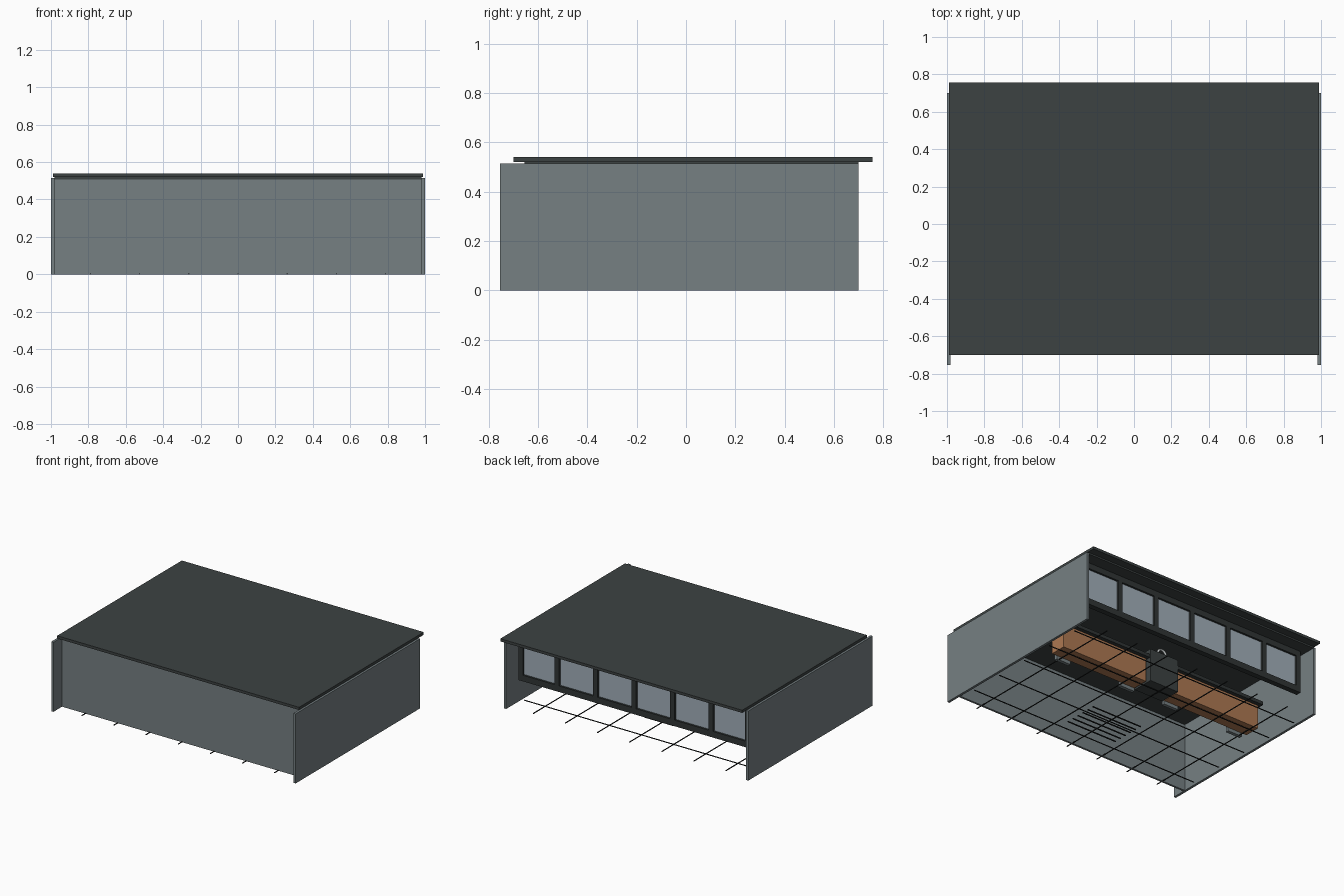
import bpy
import math

if "Cube" in bpy.data.objects:
    bpy.data.objects.remove(bpy.data.objects["Cube"])


def mat(name, rgb):
    m = bpy.data.materials.new(name)
    m.diffuse_color = (*rgb, 1.0)
    m.use_nodes = True
    m.node_tree.nodes["Principled BSDF"].inputs["Base Color"].default_value = m.diffuse_color
    return m


WALL = mat("grey_wall", (0.18, 0.215, 0.225))
ROOF = mat("charcoal_roof", (0.046, 0.055, 0.055))
FRAME = mat("dark_metal", (0.03, 0.036, 0.036))
GLASS = mat("pale_glass", (0.36, 0.43, 0.49))
WOOD = mat("orange_wood", (0.42, 0.19, 0.085))
LINE = mat("black_line", (0.012, 0.014, 0.014))
PALE = mat("pale_metal", (0.55, 0.58, 0.58))


def box(name, x, y, z, m):
    """Box from (min, max) pairs along each axis."""
    bpy.ops.mesh.primitive_cube_add(
        size=1, location=[(a + b) / 2 for a, b in (x, y, z)])
    o = bpy.context.object
    o.name = name
    o.scale = [b - a for a, b in (x, y, z)]
    bpy.ops.object.transform_apply(location=False, rotation=False, scale=True)
    o.data.materials.append(m)
    return o


# Shell: side walls, front wall and flat roof shifted to the back
for s in (-1, 1):
    box("side_wall", sorted((s * 0.982, s * 1.0)), (-0.755, 0.70), (0, 0.515), WALL)
box("front_wall", (-0.982, 0.982), (-0.655, -0.64), (0, 0.515), WALL)
box("roof", (-0.99, 0.99), (-0.70, 0.757), (0.52, 0.54), ROOF)
box("roof_core", (-0.982, 0.982), (-0.655, 0.70), (0.508, 0.52), ROOF)

# Window band: rails, posts and six panes
HALF, STEP, WY = 0.945, 0.315, 0.59
box("window_bottom_rail", (-HALF, HALF), (WY - 0.02, WY + 0.02), (0.19, 0.235), FRAME)
box("window_top_rail", (-HALF, HALF), (WY - 0.02, WY + 0.02), (0.465, 0.51), FRAME)
for i in range(7):
    x = -HALF + i * STEP
    c = min(max(x, -HALF + 0.018), HALF - 0.018)
    box("window_post", (c - 0.018, c + 0.018), (WY - 0.02, WY + 0.02), (0.235, 0.465), FRAME)
    if i < 6:
        box("window_pane", (x + 0.018, x + STEP - 0.018), (WY - 0.005, WY + 0.005),
            (0.235, 0.465), GLASS)

# Long service counter with wooden fronts and support panels
for s in (-1, 1):
    box("counter_front", sorted((s * 0.13, s * 0.85)), (0.16, 0.28), (0.025, 0.20), WOOD)
    box("counter_top", sorted((s * 0.12, s * 0.87)), (0.13, 0.31), (0.20, 0.225), FRAME)
    for c in (0.19, 0.75):
        box("counter_leg", (s * c - 0.06, s * c + 0.06), (0.135, 0.16), (0, 0.20), WALL)

# Central desk block with a small ring on top
box("center_desk", (-0.12, 0.12), (0.15, 0.315), (0.02, 0.265), ROOF)
bpy.ops.mesh.primitive_torus_add(
    major_segments=24, minor_segments=8, major_radius=0.035, minor_radius=0.008,
    location=(0, 0.29, 0.275), rotation=(math.pi / 2, 0, 0))
ring = bpy.context.object
ring.name = "desk_ring"
ring.data.materials.append(PALE)
bpy.ops.object.shade_smooth()

# Thin floor joints
T = 0.003
for i in range(-3, 4):
    x = i * 0.263
    box("floor_joint_long", (x - T, x + T), (-0.70, 0.66), (0, 0.005), LINE)
for i in range(-2, 3):
    y = i * 0.26
    box("floor_joint_cross", (-0.96, 0.96), (y - T, y + T), (0, 0.005), LINE)

# Short floor grating bars
for i in range(6):
    y = -0.44 + i * 0.052
    box("floor_grate_bar", (-0.21, 0.21), (y - 0.004, y + 0.004), (0, 0.006), LINE)
